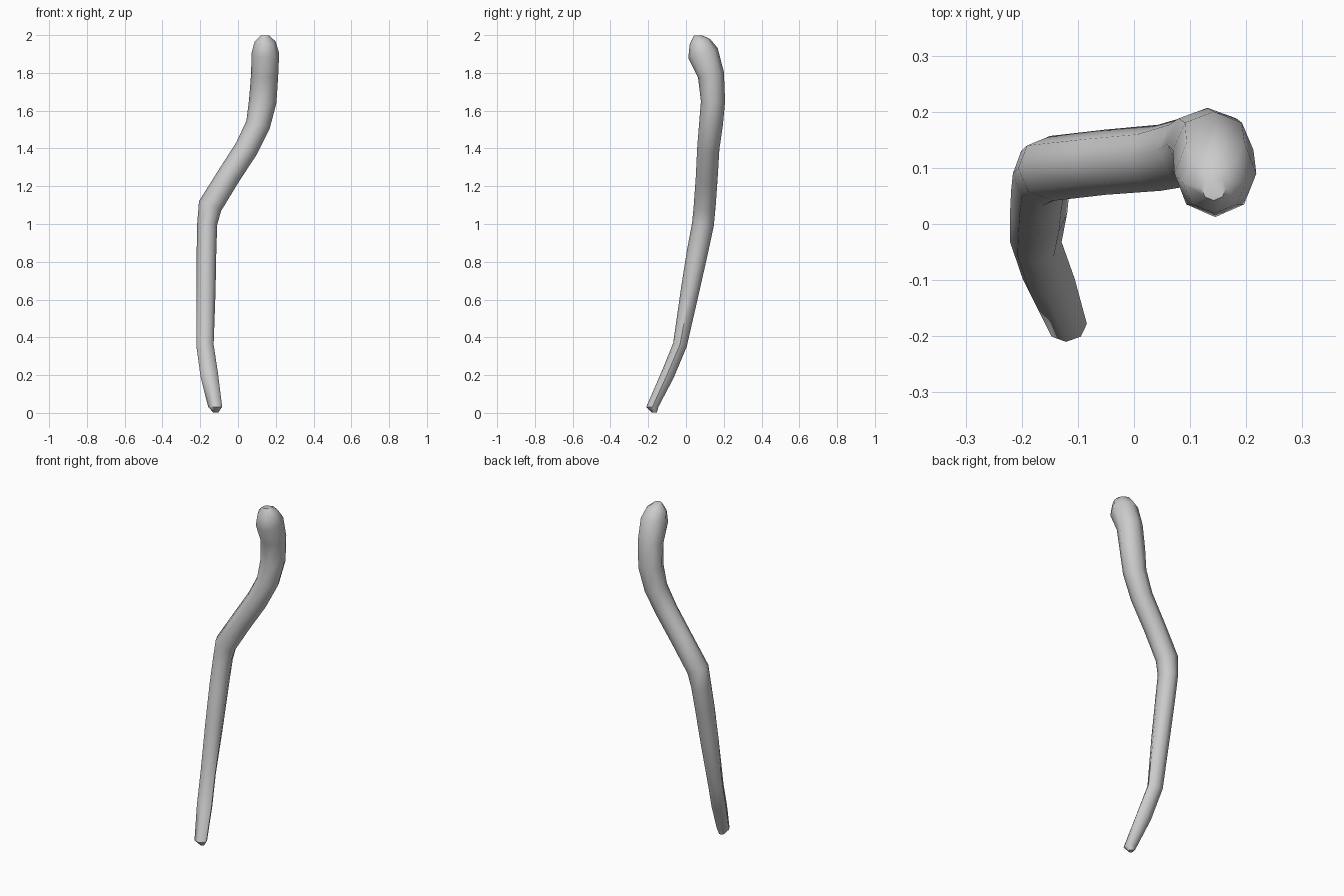
import bpy, bmesh, math
from mathutils import Vector

if "Cube" in bpy.data.objects:
    bpy.data.objects.remove(bpy.data.objects["Cube"])

SIDES = 8
# Path stations: x, y, z, side radius, depth radius
path = [
    (-0.118, -0.168, 0.003, 0.014, 0.014),
    (-0.121, -0.178, 0.032, 0.037, 0.032),
    (-0.152, -0.098, 0.20, 0.047, 0.036),
    (-0.175, -0.032, 0.36, 0.046, 0.037),
    (-0.170, 0.020, 0.64, 0.051, 0.049),
    (-0.167, 0.060, 0.85, 0.052, 0.056),
    (-0.163, 0.090, 1.00, 0.053, 0.058),
    (-0.148, 0.099, 1.095, 0.064, 0.058),
    (-0.052, 0.110, 1.25, 0.062, 0.058),
    (0.045, 0.118, 1.40, 0.063, 0.059),
    (0.106, 0.132, 1.525, 0.065, 0.063),
    (0.131, 0.143, 1.65, 0.073, 0.064),
    (0.141, 0.132, 1.79, 0.072, 0.070),
    (0.145, 0.090, 1.905, 0.073, 0.082),
    (0.143, 0.073, 1.965, 0.056, 0.056),
    (0.142, 0.064, 1.998, 0.022, 0.022),
]

# Bent stick: elliptical rings set square to the path
bm = bmesh.new()
pts = [Vector(p[:3]) for p in path]
last = len(pts) - 1
rings = []
for i, (x, y, z, rx, ry) in enumerate(path):
    t = (pts[min(i + 1, last)] - pts[max(i - 1, 0)]).normalized()
    if i in (0, 1, last):          # level rings at the rounded ends
        t = Vector((0, 0, 1))
    side = Vector((0, 1, 0)).cross(t).normalized()
    depth = t.cross(side)
    ring = []
    for k in range(SIDES):
        a = 2 * math.pi * k / SIDES
        ring.append(bm.verts.new(pts[i] + side * rx * math.cos(a) + depth * ry * math.sin(a)))
    rings.append(ring)

for a, b in zip(rings, rings[1:]):
    for k in range(SIDES):
        n = (k + 1) % SIDES
        bm.faces.new((a[k], a[n], b[n], b[k]))
bm.faces.new(rings[0][::-1])
bm.faces.new(rings[-1])
bmesh.ops.recalc_face_normals(bm, faces=bm.faces[:])

mesh = bpy.data.meshes.new("bent_stick")
bm.to_mesh(mesh)
bm.free()
stick = bpy.data.objects.new("bent_stick", mesh)
bpy.context.collection.objects.link(stick)
bpy.context.view_layer.objects.active = stick
stick.select_set(True)
bpy.ops.object.shade_smooth_by_angle(angle=math.radians(50))
